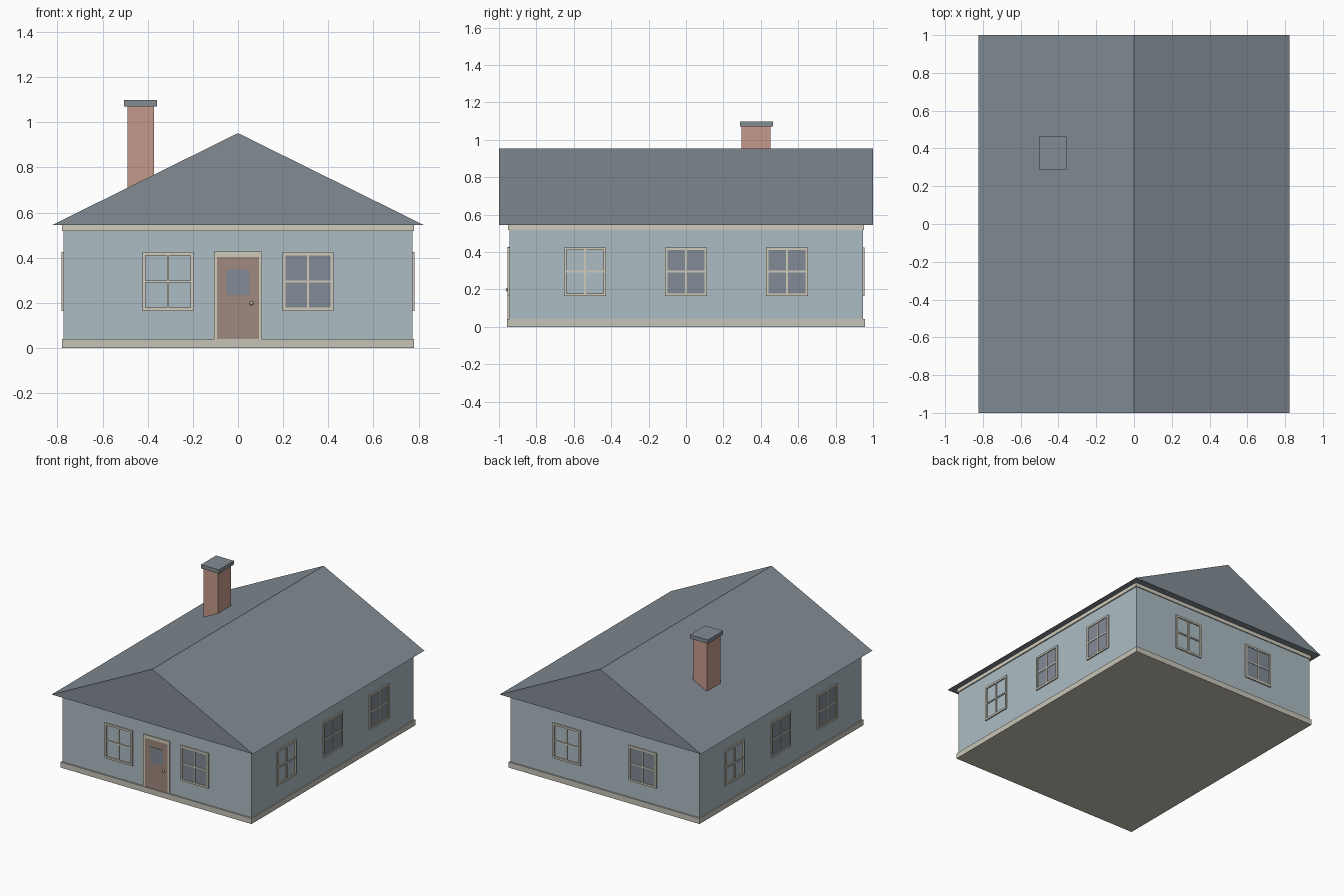
import bpy, bmesh
from math import radians
from mathutils import Matrix, Vector

cube = bpy.data.objects.get("Cube")
if cube:
    bpy.data.objects.remove(cube, do_unlink=True)


def material(name, rgb):
    # sRGB 0-255 to linear
    lin = [((c / 255 + 0.055) / 1.055) ** 2.4 for c in rgb] + [1]
    m = bpy.data.materials.new(name)
    m.use_nodes = True
    m.diffuse_color = lin
    m.node_tree.nodes["Principled BSDF"].inputs["Base Color"].default_value = lin
    return m


SIDING = material("pale blue siding", (172, 188, 196))
STONE = material("foundation stone", (198, 196, 183))
TRIM = material("cream trim", (208, 203, 188))
SLATE = material("roof slate", (130, 140, 148))
BRICK = material("chimney brick", (198, 154, 139))
WOOD = material("door wood", (160, 136, 126))
GLASS = material("window glass", (130, 139, 150))
BRASS = material("door knob", (196, 176, 160))


def finish(name, bm, mat):
    bmesh.ops.recalc_face_normals(bm, faces=bm.faces)
    mesh = bpy.data.meshes.new(name)
    bm.to_mesh(mesh)
    bm.free()
    mesh.materials.append(mat)
    obj = bpy.data.objects.new(name, mesh)
    bpy.context.collection.objects.link(obj)
    return obj


def boxes(name, mat, spans, matrix=Matrix()):
    """One object from boxes, each given as (x0, x1), (y0, y1), (z0, z1)."""
    bm = bmesh.new()
    for span in spans:
        centre = Vector([(a + b) / 2 for a, b in span])
        size = [b - a for a, b in span]
        bmesh.ops.create_cube(bm, size=1, matrix=matrix @ Matrix.Translation(centre)
                              @ Matrix.Diagonal((*size, 1)))
    return finish(name, bm, mat)


def centred(x, y, z0, z1):
    return (-x, x), (-y, y), (z0, z1)


# Body of the house
WX, WY = 0.772, 0.945
boxes("walls", SIDING, [centred(WX, WY, 0.03, 0.54)])
boxes("foundation", STONE, [centred(0.78, 0.956, 0, 0.041)])
boxes("eaves_trim", TRIM, [centred(0.78, 0.952, 0.518, 0.546)])

# Gabled roof: a triangle extruded along y
bm = bmesh.new()
gable = bm.faces.new([bm.verts.new(p) for p in
                      ((-0.823, -1, 0.545), (0.823, -1, 0.545), (0, -1, 0.952))])
ends = bmesh.ops.extrude_face_region(bm, geom=[gable], use_keep_orig=True)["geom"]
bmesh.ops.translate(bm, vec=(0, 2, 0),
                    verts=[v for v in ends if isinstance(v, bmesh.types.BMVert)])
finish("roof", bm, SLATE)

# Chimney
boxes("chimney", BRICK, [((-0.489, -0.373), (0.298, 0.453), (0.62, 1.072))])
boxes("chimney_cap", SLATE, [((-0.504, -0.358), (0.288, 0.464), (1.07, 1.098))])


def window(side, number, u, dist, turn, glazed):
    """Window on the wall turned by an angle; u runs right along the wall."""
    m = Matrix.Rotation(radians(turn), 4, "Z") @ Matrix.Translation((u, -dist, 0.295))
    w, h, t = 0.113, 0.13, 0.014
    deep, thin = (-0.009, 0.002), (-0.007, 0.002)
    bars = [((-w, w), deep, (h - t, h)), ((-w, w), deep, (-h, t - h)),
            ((-w, t - w), deep, (t - h, h - t)), ((w - t, w), deep, (t - h, h - t)),
            ((-t / 3, t / 3), thin, (t - h, h - t)),
            ((t - w, w - t), thin, (-t / 3, t / 3))]
    boxes(f"{side}_window_frame_{number}", TRIM, bars, m)
    if glazed:
        boxes(f"{side}_window_glass_{number}", GLASS,
              [((t - w, w - t), (-0.003, 0.002), (t - h, h - t))], m)


# The first window along each wall is a bare frame over the siding
for side, turn, dist, places in (("front", 0, WY, (-0.31, 0.31)),
                                 ("left", 90, WX, (-0.54, 0, 0.54)),
                                 ("back", 180, WY, (-0.31, 0.31)),
                                 ("right", 270, WX, (-0.54, 0, 0.54))):
    for i, u in enumerate(places):
        window(side, i + 1, u, dist, turn, i > 0)

# Front door
on_wall = Matrix.Translation((0, -WY, 0))
boxes("door", WOOD, [((-0.094, 0.094), (-0.005, 0.002), (0.041, 0.403))], on_wall)
boxes("door_frame", TRIM,
      [((s * 0.1 - 0.007, s * 0.1 + 0.007), (-0.009, 0.002), (0.041, 0.403)) for s in (-1, 1)]
      + [((-0.107, 0.107), (-0.009, 0.002), (0.403, 0.427))], on_wall)
boxes("door_glass", GLASS, [((-0.05, 0.05), (-0.008, 0), (0.234, 0.348))], on_wall)
bm = bmesh.new()
bmesh.ops.create_uvsphere(bm, u_segments=12, v_segments=8, radius=0.009,
                          matrix=Matrix.Translation((0.06, -WY - 0.01, 0.198)))
knob = finish("door_knob", bm, BRASS)
knob.data.shade_smooth()
